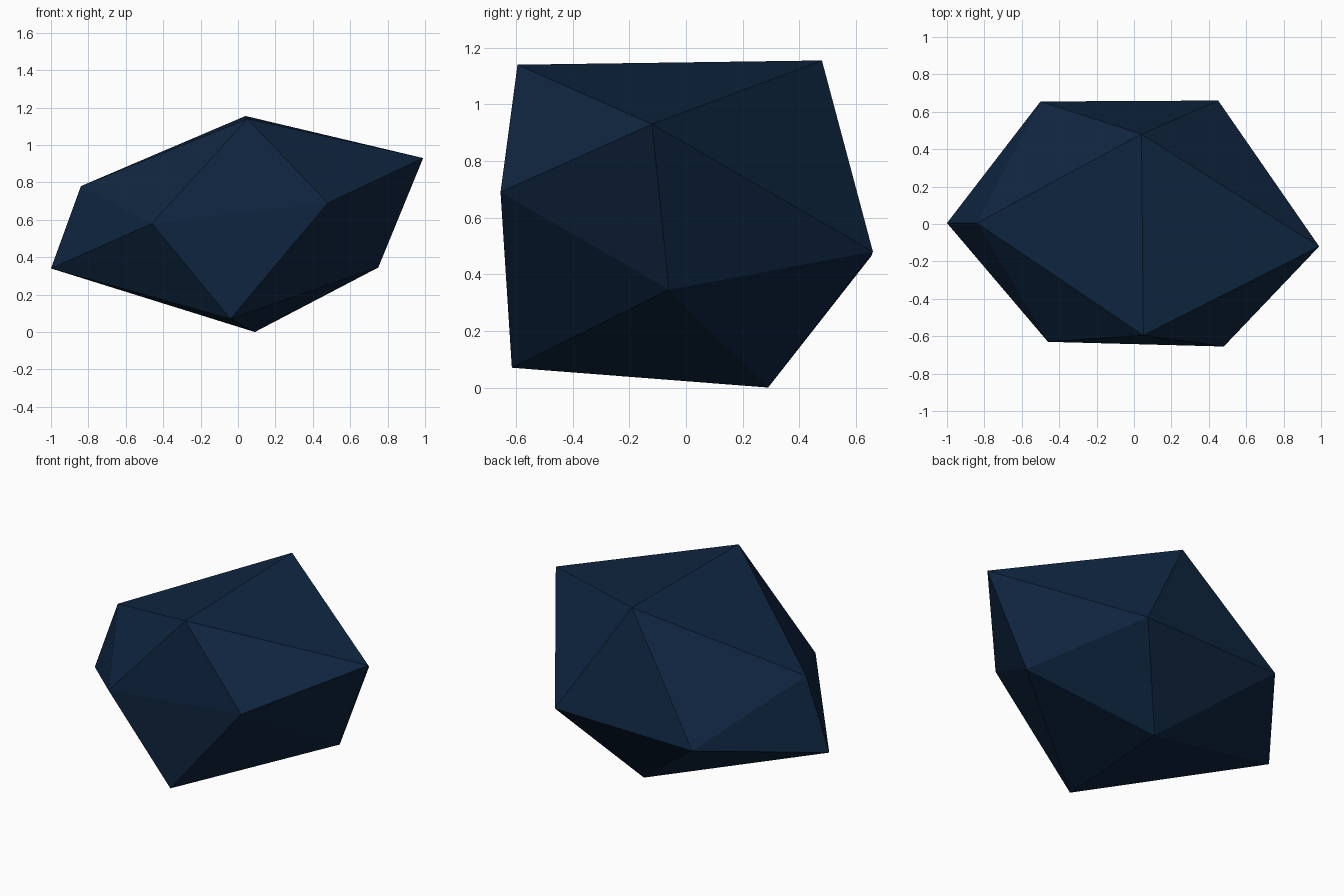
import bpy
import bmesh

default_cube = bpy.data.objects.get("Cube")
if default_cube:
    bpy.data.objects.remove(default_cube, do_unlink=True)


def flat_material(name, colour):
    material = bpy.data.materials.new(name)
    material.use_nodes = True
    material.diffuse_color = colour
    shader = next(n for n in material.node_tree.nodes if n.type == "BSDF_PRINCIPLED")
    shader.inputs["Base Color"].default_value = colour
    shader.inputs["Roughness"].default_value = 0.9
    return material


def faceted_hull(name, corners, material):
    """Wrap a convex low-poly skin around the corner points."""
    bm = bmesh.new()
    for corner in corners:
        bm.verts.new(corner)
    bmesh.ops.convex_hull(bm, input=bm.verts[:])
    bmesh.ops.recalc_face_normals(bm, faces=bm.faces[:])
    mesh = bpy.data.meshes.new(name)
    bm.to_mesh(mesh)
    bm.free()
    mesh.materials.append(material)
    rock = bpy.data.objects.new(name, mesh)
    bpy.context.collection.objects.link(rock)
    return rock


# Corners of the irregular twenty-sided rock
top_ridge = [(0.05, -0.595, 1.14), (0.04, 0.48, 1.155)]
left_tip = [(0.99, -0.12, 0.93), (0.75, -0.06, 0.345)]
right_tip = [(-1.0, 0.005, 0.34), (-0.84, 0.005, 0.78)]
front_edge = [(0.48, -0.655, 0.69), (-0.46, -0.63, 0.58)]
back_edge = [(-0.5, 0.655, 0.465), (0.45, 0.66, 0.48)]
bottom_ridge = [(-0.04, -0.615, 0.07), (0.09, 0.29, 0.0)]

navy = flat_material("dark navy stone", (0.0048, 0.019, 0.052, 1.0))
faceted_hull(
    "rock",
    top_ridge + left_tip + right_tip + front_edge + back_edge + bottom_ridge,
    navy,
)
